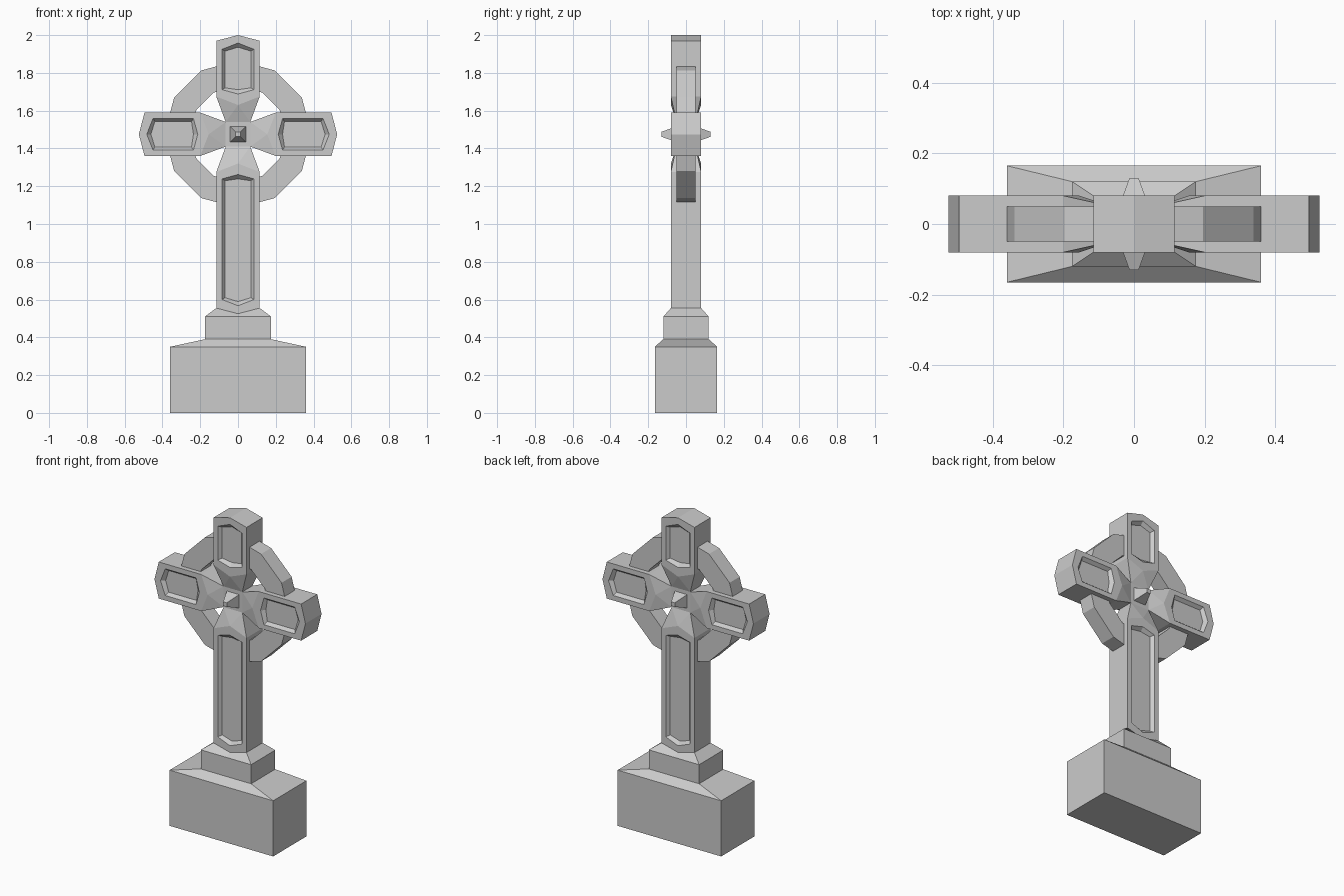
import bpy, bmesh
from math import cos, sin, radians

if "Cube" in bpy.data.objects:
    bpy.data.objects.remove(bpy.data.objects["Cube"])

ZC = 1.475          # height of the cross centre
HW, D = 0.115, 0.08  # arm half width, half depth
PIT, PD = 0.065, 0.05  # inner corner offset, half depth at the hub


def finish(name, bm):
    bmesh.ops.remove_doubles(bm, verts=bm.verts, dist=0.0005)
    bmesh.ops.recalc_face_normals(bm, faces=bm.faces)
    me = bpy.data.meshes.new(name)
    bm.to_mesh(me)
    bm.free()
    ob = bpy.data.objects.new(name, me)
    bpy.context.collection.objects.link(ob)
    return ob


def face(bm, pts):
    bm.faces.new([bm.verts.new(p) for p in pts])


def bridge(bm, a, b):
    for i in range(len(a)):
        j = (i + 1) % len(a)
        face(bm, [a[i], a[j], b[j], b[i]])


# Stepped base, its top edge dipping to a V to meet the shaft
def ring6(x, y, z, mid=None):
    m = z if mid is None else mid
    return [(-x, -y, z), (0, -y, m), (x, -y, z), (x, y, z), (0, y, m), (-x, y, z)]


bm = bmesh.new()
rings = [ring6(0.36, 0.165, 0), ring6(0.36, 0.165, 0.35), ring6(0.175, 0.12, 0.39),
         ring6(0.175, 0.12, 0.51), ring6(HW, D, 0.555, 0.525)]
face(bm, rings[0])
for a, b in zip(rings, rings[1:]):
    bridge(bm, a, b)
finish("stepped_base", bm)


# Cross: four pointed arms with recessed panels around a sunken hub
def hexagon(m, s, e, f, v, d):
    return [(m, 0, d), (s, v, d), (e, v, d), (f, 0, d), (e, -v, d), (s, -v, d)]


def add_arm(bm, angle, corner, tip, open_end=False):
    c, s = round(cos(radians(angle))), round(sin(radians(angle)))

    def put(pts, side):
        return [(u * c - v * s, side * d, ZC + u * s + v * c) for u, v, d in pts]

    rim = hexagon(0.155, 0.2, corner, tip, HW, D)
    lip = hexagon(0.213, 0.236, corner - 0.045, tip - 0.042, 0.084, D)
    floor = hexagon(0.236, 0.246, corner - 0.055, tip - 0.064, 0.068, D - 0.02)
    p, q = (PIT, PIT, PD), (PIT, -PIT, PD)
    for side in (-1, 1):
        r, l, f = (put(h, side) for h in (rim, lip, floor))
        bridge(bm, r, l)
        bridge(bm, l, f)
        face(bm, f)
        for tri in ((p, rim[1], rim[0]), (q, rim[0], rim[5]), (p, rim[0], q)):
            face(bm, put(tri, side))
    # side and end walls
    outline = [p] + rim[1:] + [q]
    for i in range(len(outline) - 1):
        if open_end and i in (2, 3):
            continue
        edge = [outline[i], outline[i + 1]]
        face(bm, put(edge, -1) + put(edge[::-1], 1))


bm = bmesh.new()
for ang in (0, 90, 180):
    add_arm(bm, ang, 0.495, 0.525)
add_arm(bm, 270, ZC - 0.555, ZC - 0.525, True)
for side in (-1, 1):
    face(bm, [(x * PIT, side * PD, ZC + z * PIT)
              for x, z in ((-1, -1), (1, -1), (1, 1), (-1, 1))])
finish("cross", bm)

# Twelve-sided ring behind the arms
bm = bmesh.new()


def circle(r, y):
    return [(r * cos(radians(30 * i)), y, ZC + r * sin(radians(30 * i))) for i in range(12)]


loops = [circle(0.39, -0.05), circle(0.39, 0.05), circle(0.255, 0.05), circle(0.255, -0.05)]
for i in range(4):
    bridge(bm, loops[i], loops[(i + 1) % 4])
# keep only the four visible quadrants between the arms
for axis in ((1, 0, 0), (0, 0, 1)):
    for o in (-0.1, 0.1):
        bmesh.ops.remove_doubles(bm, verts=bm.verts, dist=0.0005)
        bmesh.ops.bisect_plane(bm, geom=bm.verts[:] + bm.edges[:] + bm.faces[:],
                               plane_co=(axis[0] * o, 0, ZC + axis[2] * o), plane_no=axis)
hidden = [f for f in bm.faces
          if min(abs(f.calc_center_median().x), abs(f.calc_center_median().z - ZC)) < 0.1]
bmesh.ops.delete(bm, geom=hidden, context='FACES')
bmesh.ops.holes_fill(bm, edges=[e for e in bm.edges if e.is_boundary], sides=4)
finish("ring", bm)

# Pyramid bosses on the hub, front and back
for name, side in (("front_boss", -1), ("back_boss", 1)):
    bm = bmesh.new()
    lo, hi = ([(x * h, side * y, ZC + z * h) for x, z in ((-1, -1), (1, -1), (1, 1), (-1, 1))]
              for h, y in ((0.042, 0.05), (0.013, 0.13)))
    bridge(bm, lo, hi)
    face(bm, hi)
    finish(name, bm)
